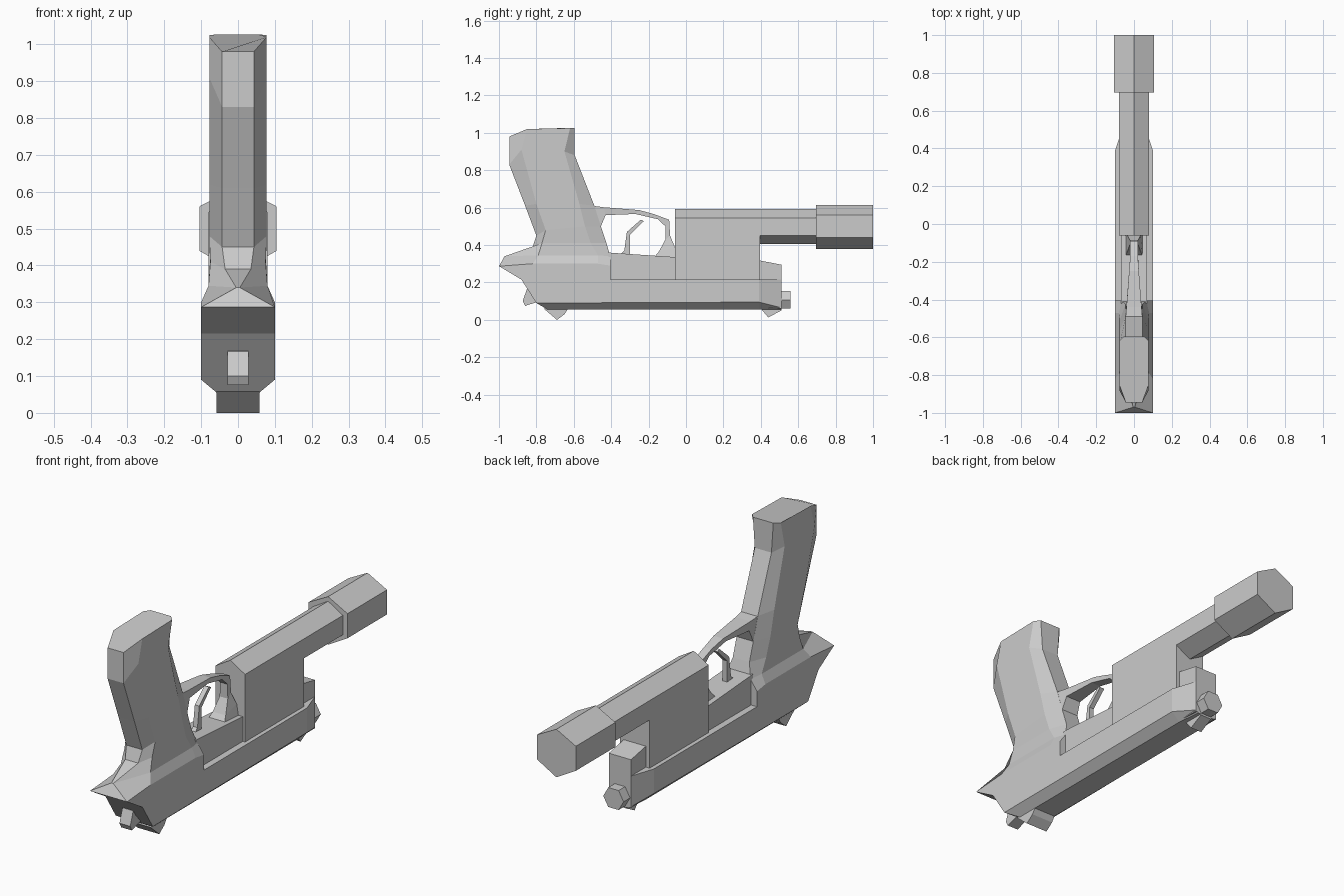
import bpy, bmesh


def loft(name, rings):
    """Skin half-sections of (x, y, z) points, each mirrored across x = 0."""
    bm = bmesh.new()
    loops = []
    for half in rings:
        full = list(half) + [(-x, y, z) for x, y, z in reversed(half)]
        loops.append([bm.verts.new(p) for p in full])
    n = len(loops[0])
    for a, b in zip(loops, loops[1:]):
        for i in range(n):
            j = (i + 1) % n
            bm.faces.new((a[i], a[j], b[j], b[i]))
    bm.faces.new(loops[0])
    bm.faces.new(loops[-1])
    bmesh.ops.remove_doubles(bm, verts=bm.verts, dist=1e-5)
    bmesh.ops.recalc_face_normals(bm, faces=bm.faces)
    mesh = bpy.data.meshes.new(name)
    bm.to_mesh(mesh)
    bm.free()
    obj = bpy.data.objects.new(name, mesh)
    bpy.context.collection.objects.link(obj)
    return obj


def plate(name, half_width, profile):
    """Extrude a side profile of (y, z) points across x."""
    bm = bmesh.new()
    face = bm.faces.new([bm.verts.new((-half_width, y, z)) for y, z in profile])
    new = bmesh.ops.extrude_face_region(bm, geom=[face])["geom"]
    bmesh.ops.translate(bm, vec=(2 * half_width, 0, 0),
                        verts=[v for v in new if isinstance(v, bmesh.types.BMVert)])
    # keep the starting cap so that the plate is closed
    if not face.is_valid:
        start = [v for v in bm.verts if v.co.x < 0]
        bmesh.ops.contextual_create(bm, geom=start)
    bmesh.ops.recalc_face_normals(bm, faces=bm.faces)
    mesh = bpy.data.meshes.new(name)
    bm.to_mesh(mesh)
    bm.free()
    obj = bpy.data.objects.new(name, mesh)
    bpy.context.collection.objects.link(obj)
    return obj


def hex_bar(name, w, zs, y0, y1):
    """Six-sided bar along y with a ridge at the top and bottom."""
    top, shoulder, hip, bottom = zs
    half = [(0, top), (w, shoulder), (w, hip), (0, bottom)]
    return loft(name, [[(x, y, z) for x, z in half] for y in (y0, y1)])


# Long chamfered slide along the bottom, tapering at its front
loft("slide", [
    [(0.10, -0.88, 0.215), (0.10, -0.80, 0.09), (0.058, -0.74, 0.055)],
    [(0.10, 0.39, 0.215), (0.10, 0.39, 0.095), (0.058, 0.39, 0.055)],
    [(0.06, 0.51, 0.215), (0.06, 0.51, 0.065), (0.045, 0.51, 0.055)],
])

# Rear frame with overhanging tail
plate("rear_frame", 0.10, [(-1.0, 0.287), (-0.88, 0.215), (-0.80, 0.20),
                           (-0.405, 0.20), (-0.405, 0.29), (-0.47, 0.30), (-0.82, 0.30)])

# Grip: flared base, pinched neck, chamfered handle
loft("grip", [
    [(0.10, -1.0, 0.287), (0.10, -0.82, 0.30), (0.10, -0.47, 0.30), (0.10, -0.405, 0.29)],
    [(0.005, -0.97, 0.34), (0.08, -0.79, 0.345), (0.08, -0.47, 0.345), (0.065, -0.405, 0.34)],
    [(0.035, -0.82, 0.39), (0.075, -0.77, 0.41), (0.076, -0.51, 0.41), (0.045, -0.425, 0.41)],
    [(0.043, -0.80, 0.45), (0.078, -0.75, 0.48), (0.078, -0.54, 0.50), (0.045, -0.455, 0.50)],
    [(0.043, -0.86, 0.61), (0.078, -0.80, 0.62), (0.078, -0.57, 0.62), (0.045, -0.49, 0.61)],
    [(0.043, -0.945, 0.83), (0.078, -0.88, 0.91), (0.078, -0.65, 0.90), (0.045, -0.595, 0.88)],
    [(0.043, -0.945, 0.98), (0.078, -0.85, 1.02), (0.078, -0.62, 1.025), (0.055, -0.595, 1.027)],
])

# Frame under the trigger and the deep block ahead of it
plate("mid_frame", 0.068, [(-0.42, 0.20), (-0.05, 0.20), (-0.05, 0.335), (-0.42, 0.36)])
plate("barrel_block", 0.08, [(-0.06, 0.20), (0.395, 0.20), (0.395, 0.545), (-0.06, 0.545)])
plate("front_lug", 0.06, [(0.38, 0.06), (0.51, 0.06), (0.51, 0.295), (0.38, 0.32)])

# Barrel and its wider end piece
hex_bar("barrel", 0.08, (0.593, 0.545, 0.45, 0.405), -0.06, 0.70)
hex_bar("barrel_end", 0.105, (0.615, 0.56, 0.44, 0.38), 0.695, 1.0)

# Trigger guard strip: half width, outer (y, z), inner (y, z)
guard = [
    (0.045, (-0.50, 0.61), (-0.455, 0.50)),
    (0.040, (-0.44, 0.602), (-0.43, 0.56)),
    (0.026, (-0.25, 0.587), (-0.27, 0.566)),
    (0.020, (-0.17, 0.565), (-0.15, 0.538)),
    (0.020, (-0.09, 0.535), (-0.11, 0.50)),
    (0.022, (-0.085, 0.45), (-0.11, 0.43)),
    (0.035, (-0.06, 0.39), (-0.145, 0.365)),
    (0.045, (-0.055, 0.33), (-0.17, 0.335)),
]
loft("trigger_guard", [[(w, *o), (w, *i)] for w, o, i in guard])

# Trigger
plate("trigger", 0.012, [(-0.36, 0.34), (-0.30, 0.34), (-0.30, 0.455),
                         (-0.225, 0.528), (-0.242, 0.535), (-0.316, 0.47), (-0.33, 0.37)])

# Hammer and the two sights
plate("hammer", 0.029, [(-0.85, 0.167), (-0.873, 0.10), (-0.86, 0.075),
                        (-0.78, 0.10), (-0.80, 0.19)])
plate("rear_sight", 0.058, [(-0.76, 0.06), (-0.69, 0.0), (-0.65, 0.03), (-0.63, 0.06)])
plate("front_sight", 0.03, [(0.40, 0.06), (0.44, 0.013), (0.51, 0.05), (0.51, 0.06)])

# Six-sided rod end below the barrel
loft("rod_end", [[(x, y, z) for x, z in
                  ((0.028, 0.155), (0.055, 0.107), (0.028, 0.06))] for y in (0.48, 0.56)])
